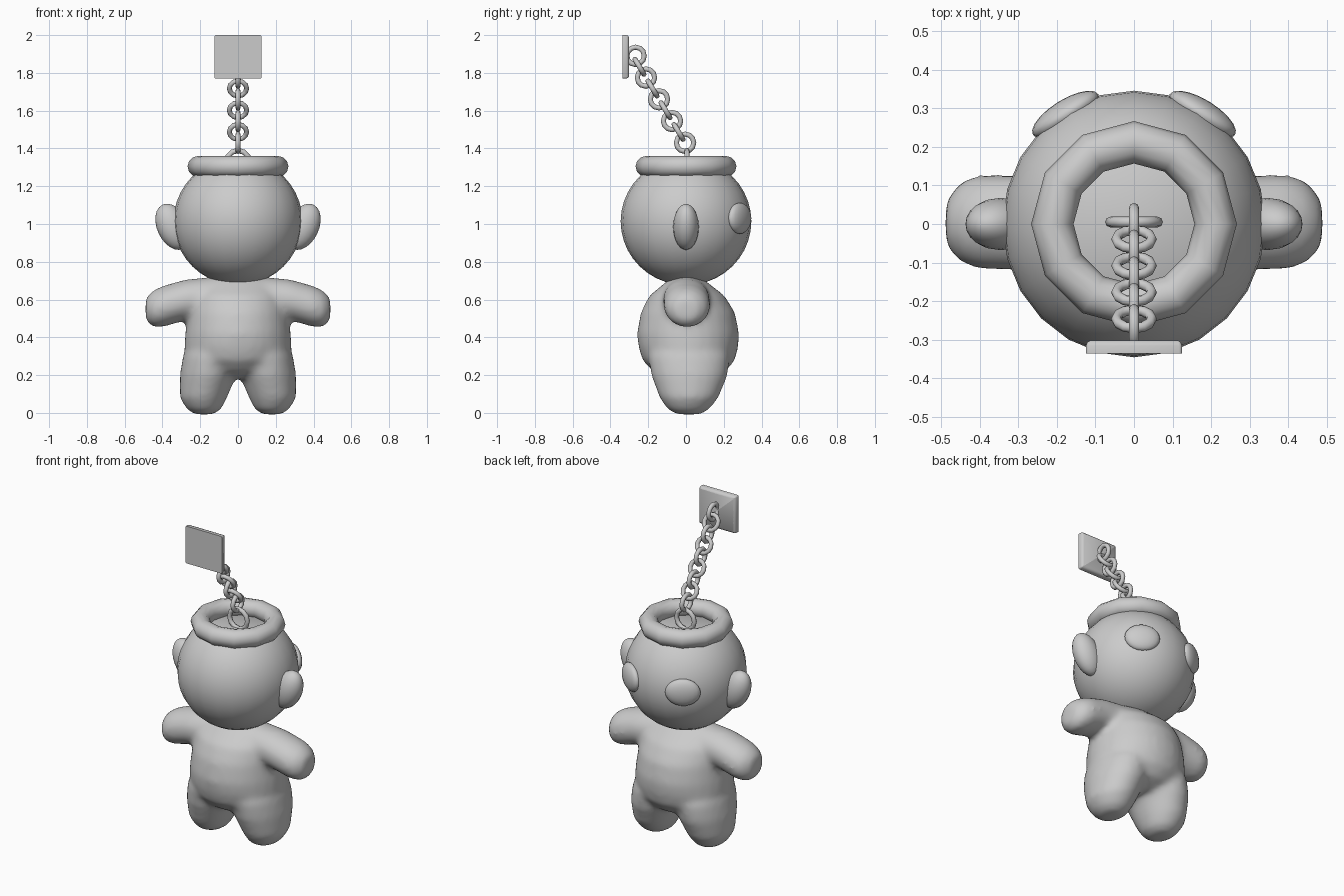
import bpy, bmesh, math
from mathutils import Vector, Matrix

if "Cube" in bpy.data.objects:
    bpy.data.objects.remove(bpy.data.objects["Cube"])

grey = bpy.data.materials.new("plain_grey")
grey.diffuse_color = (0.6, 0.6, 0.6, 1)
grey.use_nodes = True
grey.node_tree.nodes["Principled BSDF"].inputs["Base Color"].default_value = grey.diffuse_color


def finish(obj, name, angle=60):
    """Name, colour and smooth an object."""
    obj.name = name
    obj.data.materials.clear()
    obj.data.materials.append(grey)
    bpy.ops.object.select_all(action='DESELECT')
    obj.select_set(True)
    bpy.context.view_layer.objects.active = obj
    bpy.ops.object.shade_smooth_by_angle(angle=math.radians(angle))
    return obj


def from_bmesh(bm, name):
    bmesh.ops.recalc_face_normals(bm, faces=bm.faces)
    me = bpy.data.meshes.new(name)
    bm.to_mesh(me)
    bm.free()
    obj = bpy.data.objects.new(name, me)
    bpy.context.collection.objects.link(obj)
    return obj


def ellipsoid(name, loc, semi, rot=(0, 0, 0), segs=20, rings=12):
    bm = bmesh.new()
    bmesh.ops.create_uvsphere(bm, u_segments=segs, v_segments=rings, radius=1)
    bmesh.ops.scale(bm, vec=semi, verts=bm.verts)
    obj = from_bmesh(bm, name)
    obj.location, obj.rotation_euler = loc, rot
    return finish(obj, name)


def torus(name, loc, normal, major, minor, segs, sides):
    rot = Vector((0, 0, 1)).rotation_difference(Vector(normal)).to_euler()
    bpy.ops.mesh.primitive_torus_add(location=loc, rotation=rot, major_radius=major,
                                     minor_radius=minor, major_segments=segs, minor_segments=sides)
    return finish(bpy.context.object, name)


def loft(bm, rings, place, n=28):
    """Closed tube through rings of (t, centre a, radius a, low b, high b)."""
    loops = []
    for t, ca, ra, b0, b1 in rings:
        loop = []
        for i in range(n):
            w = 2 * math.pi * i / n
            a = ca + ra * math.cos(w)
            b = (b0 + b1) / 2 + (b1 - b0) / 2 * math.sin(w)
            loop.append(bm.verts.new(place(a, b, t)))
        loops.append(loop)
    for p, q in zip(loops, loops[1:]):
        for i in range(n):
            j = (i + 1) % n
            bm.faces.new((p[i], p[j], q[j], q[i]))
    bm.faces.new(loops[0][::-1])
    bm.faces.new(loops[-1])


# Body: torso, legs and arms fused into one soft shape
bm = bmesh.new()
loft(bm, [(0.185, 0, 0.10, -0.10, 0.13), (0.22, 0, 0.20, -0.175, 0.21),
          (0.28, 0, 0.272, -0.232, 0.26), (0.35, 0, 0.285, -0.252, 0.277),
          (0.42, 0, 0.28, -0.26, 0.282),
          (0.53, 0, 0.266, -0.24, 0.26), (0.62, 0, 0.25, -0.195, 0.205),
          (0.69, 0, 0.20, -0.11, 0.115), (0.73, 0, 0.12, -0.06, 0.06)],
     lambda a, b, t: (a, b, t))
for s in (1, -1):
    loft(bm, [(-0.008, 0.18, 0.05, -0.05, 0.08), (0.02, 0.18, 0.092, -0.10, 0.125),
              (0.08, 0.183, 0.125, -0.14, 0.172), (0.2, 0.158, 0.150, -0.185, 0.222),
              (0.30, 0.145, 0.147, -0.20, 0.23), (0.40, 0.13, 0.12, -0.15, 0.17)],
         lambda a, b, t: (s * a, b, t))
    loft(bm, [(0.08, 0.612, 0.115, -0.12, 0.125), (0.28, 0.597, 0.109, -0.122, 0.127),
              (0.40, 0.563, 0.109, -0.118, 0.129), (0.452, 0.55, 0.097, -0.10, 0.11),
              (0.489, 0.55, 0.06, -0.055, 0.06)],
         lambda a, b, t: (s * t, b, a))
body = from_bmesh(bm, "body")
remesh = body.modifiers.new("fuse", 'REMESH')
remesh.mode = 'VOXEL'
remesh.voxel_size = 0.016
remesh.use_smooth_shade = True
soften = body.modifiers.new("soften", 'SMOOTH')
soften.factor = 0.5
soften.iterations = 14
bpy.context.view_layer.objects.active = body
body.select_set(True)
for m in ("fuse", "soften"):
    bpy.ops.object.modifier_apply(modifier=m)
finish(body, "body", 80)

# Head: sphere with a flat cut top under the rim
bm = bmesh.new()
bmesh.ops.create_uvsphere(bm, u_segments=24, v_segments=20, radius=1)
bmesh.ops.scale(bm, vec=(0.341, 0.346, 0.338), verts=bm.verts)
bmesh.ops.translate(bm, vec=(0, 0, 1.014), verts=bm.verts)
cut = bmesh.ops.bisect_plane(bm, geom=bm.verts[:] + bm.edges[:] + bm.faces[:],
                             plane_co=(0, 0, 1.275), plane_no=(0, 0, 1), clear_outer=True)
bmesh.ops.contextual_create(bm, geom=[e for e in cut['geom_cut']
                                      if isinstance(e, bmesh.types.BMEdge)])
finish(from_bmesh(bm, "head"), "head")

# Rim around the top of the head
torus("head_rim", (0, 0, 1.305), (0, 0, 1), 0.212, 0.055, 12, 12)

# Ears and round eyes
for s, side in ((1, "right"), (-1, "left")):
    ellipsoid(side + "_ear", (s * 0.345, 0, 0.985), (0.083, 0.068, 0.129),
              (0, s * math.radians(25), 0))
    w = math.radians(32)
    ellipsoid(side + "_eye", (s * 0.335 * math.sin(w), 0.335 * math.cos(w), 1.03),
              (0.1, 0.038, 0.082), (0, 0, -s * w))

# Chain: a base link, then alternating links climbing forward
torus("base_link", (0, 0.005, 1.328), (0, 1, 0), 0.061, 0.014, 12, 8)
start, step = Vector((0, -0.005, 1.43)), Vector((0, -0.0345, 0.0575))
across = Vector((0, step.z, -step.y))
for i in range(9):
    shift = Vector((0, 0.014 if i == 8 else 0, 0))
    torus("chain_link_%d" % (i + 1), start + step * i + shift,
          (1, 0, 0) if i % 2 == 0 else across, 0.046, 0.0135, 12, 8)

# Square end plate with rounded corners and a chamfered back
bm = bmesh.new()
bmesh.ops.create_cube(bm, size=1, matrix=Matrix.Translation((0, -0.319, 1.885))
                      @ Matrix.Diagonal((0.25, 0.034, 0.23, 1)))
corners = [e for e in bm.edges if abs(e.verts[0].co.y - e.verts[1].co.y) > 0.01]
bmesh.ops.bevel(bm, geom=corners, offset=0.008, segments=2, profile=0.5, affect='EDGES')
bm.normal_update()
back = [f for f in bm.faces if f.normal.y > 0.9]
bmesh.ops.bevel(bm, geom=list(back[0].edges), offset=0.014, segments=2,
                profile=0.5, affect='EDGES')
finish(from_bmesh(bm, "end_plate"), "end_plate", 70)
